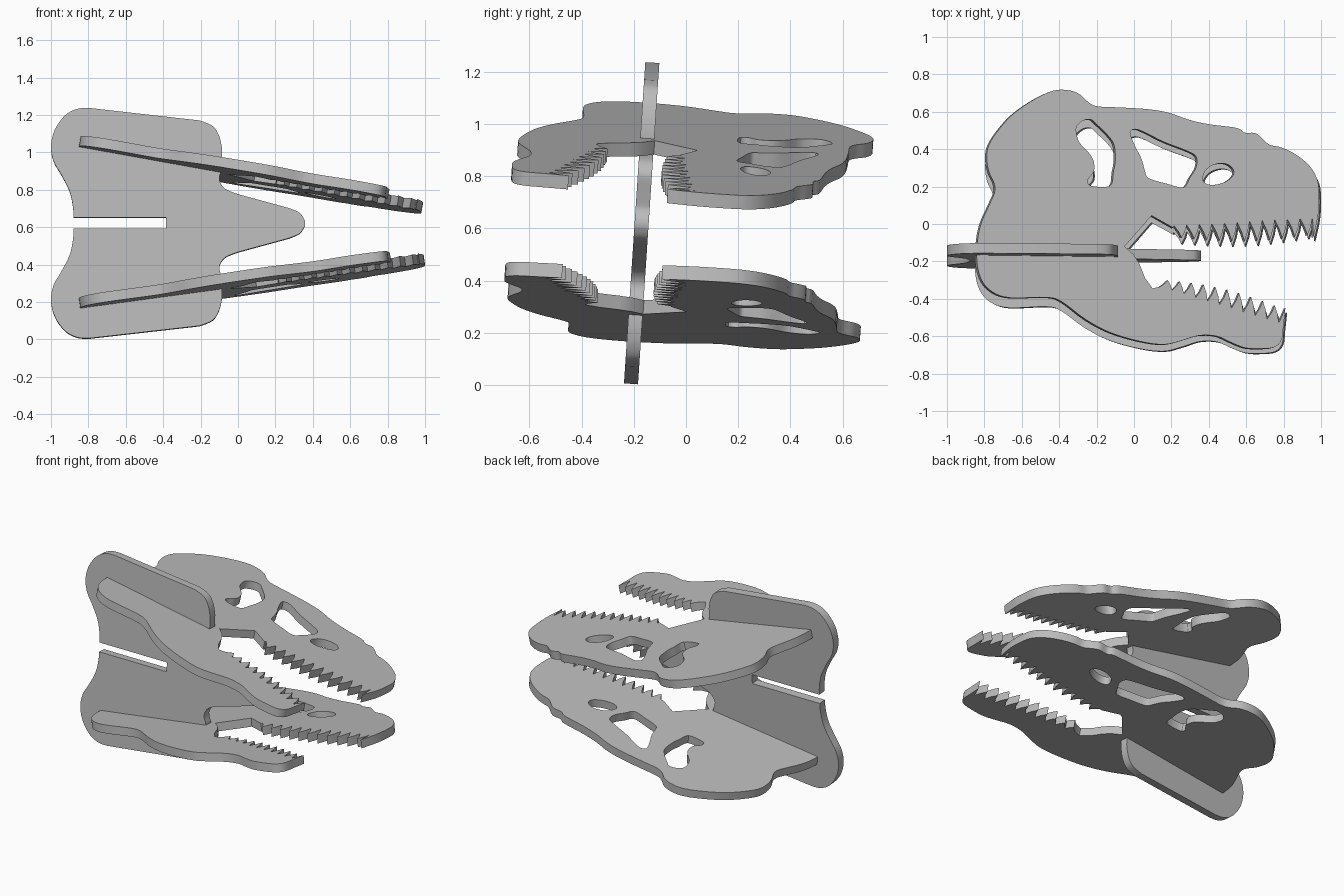
import bpy
import math
from mathutils import Matrix, Vector

cube = bpy.data.objects.get("Cube")
if cube:
    bpy.data.objects.remove(cube, do_unlink=True)

THICK = 0.054
LEAN = math.radians(-3.8)

# One grey for the whole model
grey = bpy.data.materials.new("plain grey")
grey.use_nodes = True
tone = (0.5, 0.5, 0.5, 1)
grey.diffuse_color = tone
grey.node_tree.nodes["Principled BSDF"].inputs["Base Color"].default_value = tone


def smooth(points, closed=False, steps=4):
    """Rounded path running through the given points."""
    pts = [Vector(p) for p in points]
    count = len(pts)
    pick = (lambda i: pts[i % count]) if closed else (lambda i: pts[max(0, min(count - 1, i))])
    path = []
    for i in range(count if closed else count - 1):
        a, b, c, d = (pick(i + k) for k in (-1, 0, 1, 2))
        for s in range(steps):
            t = s / steps
            path.append(b + (c - a) * t / 2
                        + (a - 2.5 * b + 2 * c - d / 2) * t ** 2
                        + (1.5 * (b - c) + (d - a) / 2) * t ** 3)
    if not closed:
        path.append(pts[-1])
    return path


def teeth(start, end, count, first, last, lean):
    """Saw-tooth row; heights grow in the middle, tips lean along the row."""
    start, end = Vector(start), Vector(end)
    row = [start]
    for i in range(count):
        t = (i + 0.5) / count
        height = first + (last - first) * t + math.copysign(0.03, first) * math.sin(math.pi * t)
        tip = start.lerp(end, (i + 0.5 + lean) / count) + Vector((0, height))
        valley = start.lerp(end, (i + 1) / count)
        row += [row[-1].lerp(tip, 0.5) + Vector((0.004, 0)), tip,
                tip.lerp(valley, 0.5) + Vector((0.004, 0)), valley]
    return row


def plate(name, loops, matrix):
    """Flat board cut from closed outlines; inner outlines become holes."""
    curve = bpy.data.curves.new(name, "CURVE")
    curve.dimensions = "2D"
    curve.fill_mode = "BOTH"
    curve.extrude = THICK / 2
    for loop in loops:
        spline = curve.splines.new("POLY")
        spline.points.add(len(loop) - 1)
        for point, co in zip(spline.points, loop):
            point.co = (co[0], co[1], 0, 1)
        spline.use_cyclic_u = True
    helper = bpy.data.objects.new(name + " outline", curve)
    bpy.context.collection.objects.link(helper)
    graph = bpy.context.evaluated_depsgraph_get()
    mesh = bpy.data.meshes.new_from_object(helper.evaluated_get(graph))
    bpy.data.objects.remove(helper, do_unlink=True)
    mesh.materials.clear()
    mesh.materials.append(grey)
    obj = bpy.data.objects.new(name, mesh)
    bpy.context.collection.objects.link(obj)
    obj.matrix_world = matrix
    bpy.ops.object.select_all(action="DESELECT")
    obj.select_set(True)
    bpy.context.view_layer.objects.active = obj
    bpy.ops.object.shade_smooth_by_angle(angle=math.radians(30))
    return obj


# Skull outline: mouth corner, upper teeth, snout, crown, nape, jaw, lower teeth
head = smooth([
    (.96, -.07), (.985, .05), (.99, .16), (.98, .24), (.94, .31), (.87, .37), (.79, .41),
    (.725, .425), (.68, .465), (.645, .488), (.59, .49), (.55, .515), (.4, .535),
    (.29, .56), (.19, .595), (.08, .615), (-.08, .625), (-.19, .63), (-.24, .65),
    (-.29, .695), (-.35, .717), (-.43, .715), (-.53, .67), (-.64, .595), (-.72, .51),
    (-.775, .425), (-.787, .355), (-.775, .28), (-.748, .22), (-.745, .17), (-.775, .1),
    (-.815, .01), (-.835, -.08), (-.84, -.2), (-.815, -.3), (-.755, -.365), (-.66, -.395),
    (-.46, -.393), (-.38, -.42), (-.26, -.51), (-.13, -.58), (.03, -.628), (.16, -.645),
    (.26, -.623), (.35, -.597), (.44, -.6), (.51, -.63), (.59, -.662), (.67, -.668),
    (.75, -.66), (.79, -.62), (.8, -.54), (.81, -.45)])
upper_teeth = teeth((.215, -.01), (.955, .035), 11, -.06, -.09, .1)
lower_teeth = teeth((.775, -.53), (.14, -.335), 10, .085, .04, -.15)
throat = [(.1, -.345), (.06, -.29), (.03, -.215), (0, -.165)]
outline = [(-.05, -.12), (.095, .045), (.21, -.02)] + upper_teeth + head + lower_teeth + throat

# Openings in the skull
rear_opening = smooth([
    (-.305, .525), (-.27, .555), (-.23, .56), (-.2, .535), (-.135, .47), (-.105, .42),
    (-.1, .34), (-.11, .28), (-.128, .205), (-.23, .205), (-.245, .24), (-.215, .28),
    (-.215, .335), (-.24, .38), (-.29, .435), (-.307, .485)], True)
middle_opening = smooth([
    (-.02, .49), (.01, .508), (.06, .49), (.16, .44), (.3, .385), (.335, .355),
    (.333, .305), (.3, .25), (.265, .197), (.18, .215), (.08, .245), (.06, .28),
    (.04, .35), (.005, .42)], True)
front_opening = smooth([
    (.367, .245), (.39, .295), (.44, .322), (.495, .322), (.53, .295), (.53, .26),
    (.49, .227), (.43, .21), (.385, .217)], True)


def in_plane(loop):
    """Undo the foreshortening of the tilted board."""
    return [(1.016 * p[0], p[1] + .012 * p[0]) for p in loop]


skull = [in_plane(l) for l in (outline, rear_opening, middle_opening, front_opening)]
tilt = Matrix.Rotation(LEAN, 4, "X")
for name, place, angle in (("upper_skull_plate", (-.005, -.002, .893), 10.25),
                           ("lower_skull_plate", (0, -.042, .297), -7.75)):
    plate(name, skull,
          Matrix.Translation(place) @ tilt @ Matrix.Rotation(math.radians(angle), 4, "Y"))

# Cross plate: half profile from the slot round to the tongue tip, mirrored
lobe = smooth([(-.88, .03), (-.882, .085), (-.9, .17), (-.945, .26), (-.985, .33), (-1, .41),
               (-.98, .5), (-.925, .577), (-.86, .612), (-.795, .617)])
corner = smooth([(-.205, .55), (-.135, .52), (-.1, .465), (-.085, .4)])
tongue = smooth([(-.085, .29), (-.1, .235), (-.07, .185), (0, .155)])
tip = smooth([(.275, .08), (.33, .055), (.357, .015)])
half = [Vector((-.385, .03))] + lobe + corner + tongue + tip
profile = half + [Vector((p.x, -p.y)) for p in reversed(half)]
plate("cross_plate", [profile],
      Matrix.Translation((0, -.17, .62)) @ tilt @ Matrix.Rotation(math.pi / 2, 4, "X"))
